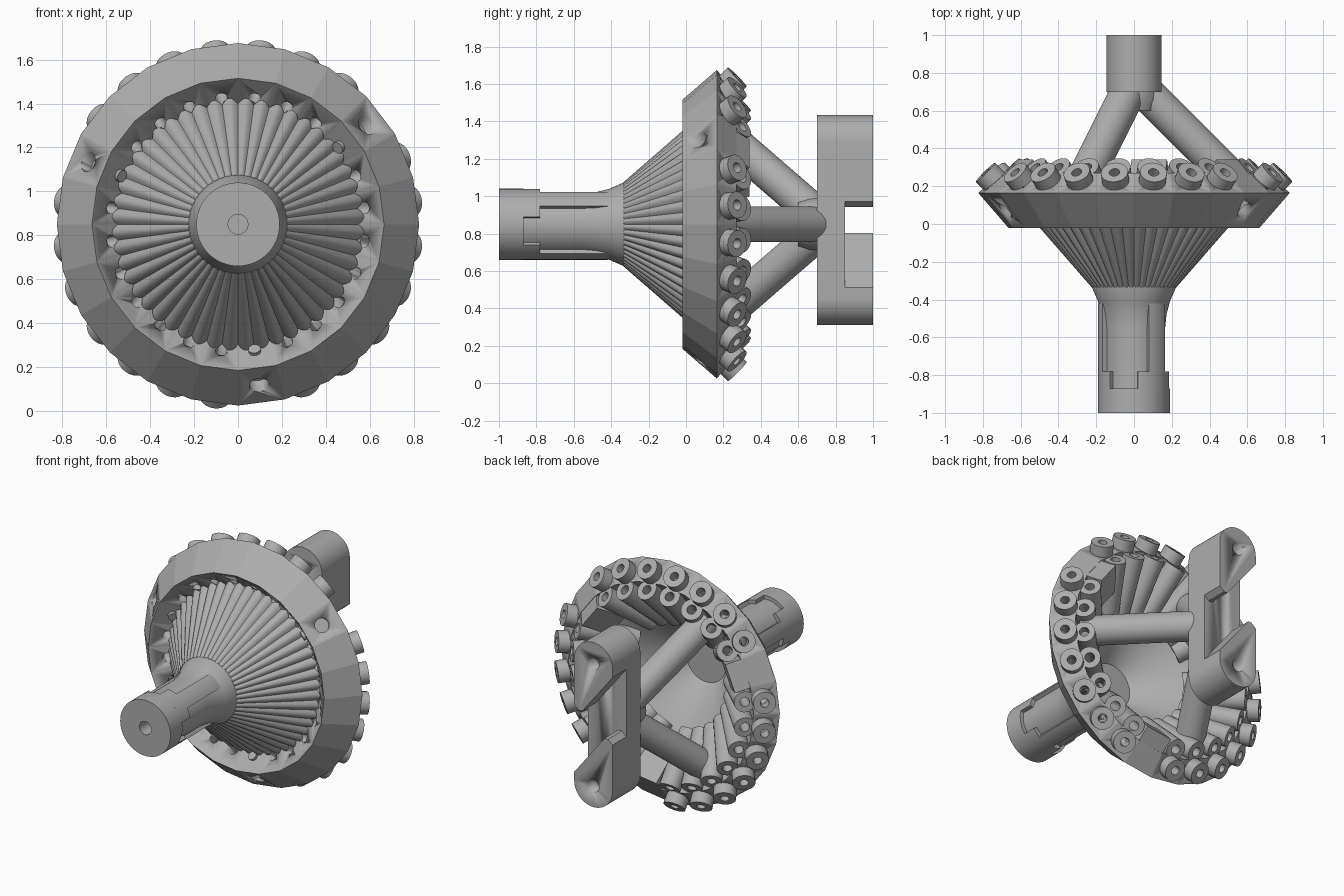
import bpy, bmesh, math
from mathutils import Vector

if "Cube" in bpy.data.objects:
    bpy.data.objects.remove(bpy.data.objects["Cube"])

GREY = (0.42, 0.42, 0.42, 1)
mat = bpy.data.materials.new("machined_grey")
mat.use_nodes = True
mat.diffuse_color = GREY
mat.node_tree.nodes["Principled BSDF"].inputs["Base Color"].default_value = GREY

X, Y, Z = Vector((1, 0, 0)), Vector((0, 1, 0)), Vector((0, 0, 1))
CENTRE = Vector((0, 0, 0.85))
MAIN = (CENTRE, X, Z, Y)
STEPS = 24
SLOTS = [(k + 0.5) * 360 / STEPS for k in range(STEPS)]
PLAIN = SLOTS[2::8]                       # three slots without fasteners
USED = [a for a in SLOTS if a not in PLAIN]


def radial(a):
    a = math.radians(a)
    return X * math.cos(a) + Z * math.sin(a)


def slant(a, r, y, back=1):
    """Frame at a point of the rim, its axis pointing outward at 45 degrees."""
    rad = radial(a)
    axis = (rad + Y * back).normalized()
    tangent = rad.cross(Y)
    return (CENTRE + rad * r + Y * y, tangent, axis.cross(tangent), axis)


def revolve(bm, profile, frame, segs=32, start=0, end=360, mod=None):
    """Turn a closed (radius, height) loop about the frame's axis."""
    o, e1, e2, axis = frame
    full = end - start >= 360
    rows = []
    for i in range(segs if full else segs + 1):
        a = math.radians(start + (end - start) * i / segs)
        row = []
        for r, h in profile:
            if mod:
                r = mod(r, h, a)
            row.append(bm.verts.new(o + (e1 * math.cos(a) + e2 * math.sin(a)) * r + axis * h))
        rows.append(row)
    n = len(profile)
    for i in range(segs):
        p, q = rows[i], rows[(i + 1) % len(rows)]
        for j in range(n):
            k = (j + 1) % n
            bm.faces.new((p[j], p[k], q[k], q[j]))
    if not full:
        bm.faces.new(rows[0])
        bm.faces.new(rows[-1])


def cylinder(bm, frame, r, h0, h1, segs=32):
    revolve(bm, [(0, h0), (r, h0), (r, h1), (0, h1)], frame, segs)


def tube(bm, frame, r, bore, h0, h1):
    revolve(bm, [(bore, h0), (r, h0), (r, h1), (bore, h1)], frame, 24)


def prism(bm, outline, y0, y1):
    """Extrude an outline in the x-z plane from y0 to y1."""
    ends = [[bm.verts.new((x, y, z)) for x, z in outline] for y in (y0, y1)]
    for e in ends:
        bm.faces.new(e)
    n = len(outline)
    for i in range(n):
        k = (i + 1) % n
        bm.faces.new((ends[0][i], ends[0][k], ends[1][k], ends[1][i]))


def finish(bm, name, angle=30):
    bmesh.ops.remove_doubles(bm, verts=bm.verts, dist=1e-5)
    bmesh.ops.recalc_face_normals(bm, faces=bm.faces)
    me = bpy.data.meshes.new(name)
    bm.to_mesh(me)
    bm.free()
    me.materials.append(mat)
    ob = bpy.data.objects.new(name, me)
    bpy.context.collection.objects.link(ob)
    bpy.ops.object.select_all(action="DESELECT")
    ob.select_set(True)
    bpy.context.view_layer.objects.active = ob
    bpy.ops.object.shade_smooth_by_angle(angle=math.radians(angle))
    return ob


def cut(ob, bm):
    cutter = finish(bm, "cutter")
    cutter.hide_render = True
    bpy.context.view_layer.objects.active = ob
    m = ob.modifiers.new("cut", "BOOLEAN")
    m.operation, m.solver, m.object = "DIFFERENCE", "EXACT", cutter
    bpy.ops.object.modifier_apply(modifier=m.name)
    bpy.data.objects.remove(cutter)


# Shaft with a bored end collar and a flared root
bm = bmesh.new()
revolve(bm, [(0, -0.8), (0.045, -0.8), (0.045, -1), (0.19, -1), (0.19, -0.87),
             (0.165, -0.87), (0.165, -0.55), (0.172, -0.48), (0.19, -0.41),
             (0.225, -0.33), (0.225, -0.25), (0, -0.25)], MAIN, 64)
finish(bm, "shaft")

# Collar teeth and long keys between three recesses
bm = bmesh.new()
for k in range(3):
    mid = 48 + 120 * k
    revolve(bm, [(0.15, -0.88), (0.19, -0.88), (0.19, -0.78), (0.15, -0.78)],
            MAIN, 16, mid - 36, mid + 36)
    revolve(bm, [(0.15, -0.79), (0.19, -0.79), (0.19, -0.42), (0.15, -0.42)],
            MAIN, 8, mid - 17, mid + 17)
finish(bm, "shaft_keys")


# Fluted hollow cone
def flutes(r, h, a):
    if r < 0.2 or (h > -0.2 and r < h + 0.47):
        return r
    return r - 0.055 * (r - 0.1) * (1 - abs(math.sin(24 * a)))


bm = bmesh.new()
revolve(bm, [(0, -0.32), (0.225, -0.335), (0.5, -0.02), (0.575, 0.07), (0.52, 0.09),
             (0.37, 0.02), (0.15, -0.22), (0, -0.22)], MAIN, 288, mod=flutes)
finish(bm, "fluted_cone")

# Faceted rim, drilled for the fasteners
bm = bmesh.new()
revolve(bm, [(0.665, -0.02), (0.825, 0.165), (0.7, 0.27), (0.54, 0.11)], MAIN, STEPS)
rim = finish(bm, "rim", 8)
bm = bmesh.new()
for a in USED:
    cylinder(bm, slant(a, 0.73, 0.21), 0.028, -0.35, 0.2, 16)
for a in PLAIN:
    cylinder(bm, slant(a, 0.74, 0.07, -1), 0.045, -0.1, 0.1, 24)
cut(rim, bm)

# Washers, inner tubes, and plain blocks with pins at the empty slots
bm = bmesh.new()
for a in USED:
    tube(bm, slant(a, 0.73, 0.21), 0.072, 0.028, -0.02, 0.09)
finish(bm, "washers")
bm = bmesh.new()
for a in USED:
    tube(bm, slant(a, 0.66, 0.3), 0.068, 0.03, -0.39, 0)
finish(bm, "inner_tubes")
bm = bmesh.new()
for a in PLAIN:
    o, tan, up, axis = slant(a, 0.69, 0.27)
    corners = []
    for h in (-0.2, 0):
        corners.append([bm.verts.new(o + tan * s * 0.095 + up * t * 0.1 + axis * h)
                        for s, t in ((-1, -1), (1, -1), (1, 1), (-1, 1))])
    for c in corners:
        bm.faces.new(c)
    for i in range(4):
        k = (i + 1) % 4
        bm.faces.new((corners[0][i], corners[0][k], corners[1][k], corners[1][i]))
finish(bm, "plain_blocks")
bm = bmesh.new()
for a in PLAIN:
    cylinder(bm, slant(a, 0.585, 0.06), 0.028, -0.02, 0.05, 20)
finish(bm, "pins")

# Three struts meeting behind the cone
bm = bmesh.new()
for a in (0, 120, 240):
    cylinder(bm, slant(a, 0.56, 0.2, -1), 0.095, -0.76, 0.03, 40)
revolve(bm, [(0, 0.6), (0.12, 0.6), (0.14, 0.66), (0.14, 0.72), (0, 0.72)], MAIN, 40)
finish(bm, "struts")

# Rear bracket: rounded bar with two opposed tapered lugs
HALF, REACH = 0.145, 0.4175
bow = [(HALF * math.cos(math.pi * i / 24), REACH + HALF * math.sin(math.pi * i / 24))
       for i in range(25)]
lug = bow + [(-HALF, 0.36), (0.085, 0.07), (0.11, 0.07), (HALF, 0.1)]
bar_centre = 0.873


def place(outline, s):
    return [(x * s, bar_centre + z * s) for x, z in outline]


for name, s in (("upper", 1), ("lower", -1)):
    bm = bmesh.new()
    prism(bm, place(lug, s), 0.84, 1)
    ob = finish(bm, name + "_lug")
    bm = bmesh.new()
    cylinder(bm, (Vector((0, 0, bar_centre + s * REACH)), X, Z, Y), 0.042, 0.6, 1.1)
    cut(ob, bm)
bm = bmesh.new()
prism(bm, place(bow, 1) + place(bow, -1), 0.7, 0.85)
bar = finish(bm, "bracket_bar")
bm = bmesh.new()
for s in (1, -1):
    cylinder(bm, (Vector((0, 0, bar_centre + s * REACH)), X, Z, Y), 0.042, 0.6, 1.1)
cut(bar, bm)
